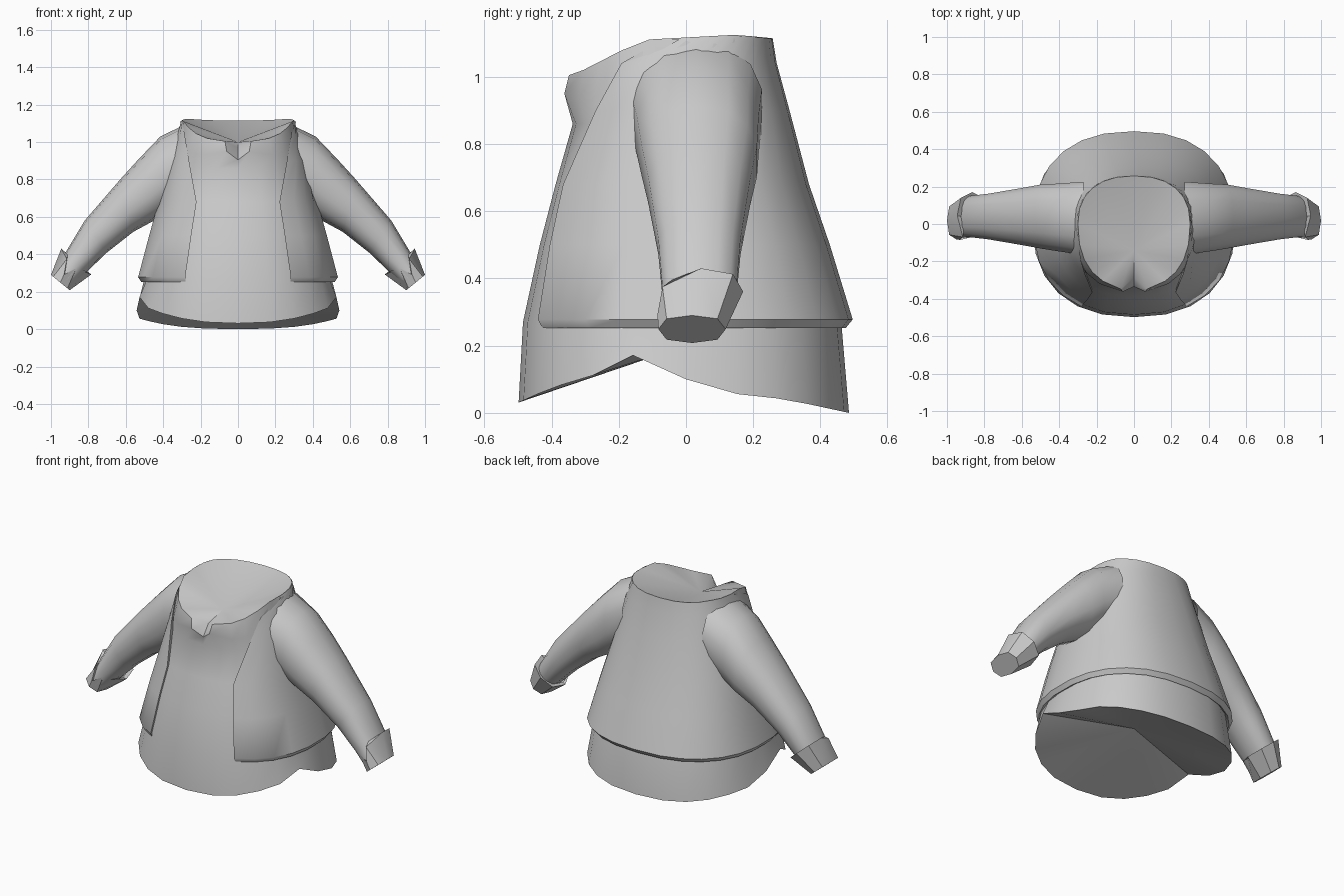
import bpy, bmesh, math

if "Cube" in bpy.data.objects:
    bpy.data.objects.remove(bpy.data.objects["Cube"])

cloth = bpy.data.materials.new("light_grey_cloth")
cloth.diffuse_color = (0.6, 0.6, 0.6, 1)
cloth.use_nodes = True
cloth.node_tree.nodes["Principled BSDF"].inputs["Base Color"].default_value = cloth.diffuse_color
N = 2.35  # squareness of the body cross-section


def lerp_table(table, t):
    """Piecewise linear lookup in a list of (t, value)."""
    if t <= table[0][0]:
        return table[0][1]
    for (a, va), (b, vb) in zip(table, table[1:]):
        if t <= b:
            return va + (vb - va) * (t - a) / (b - a)
    return table[-1][1]


def section(th, rx, yf, yb):
    """Point on a squarish oval; th = 0 faces the front."""
    s, c = math.sin(th), math.cos(th)
    x = rx * math.copysign(abs(s) ** (2 / N), s)
    r = yf if c > 0 else yb
    y = r * abs(c) ** (2 / N)
    return x, y


def loft(bm, rings, closed=True):
    rows = [[bm.verts.new(p) for p in ring] for ring in rings]
    n = len(rows[0])
    for a, b in zip(rows, rows[1:]):
        for i in range(n if closed else n - 1):
            j = (i + 1) % n
            bm.faces.new((a[i], a[j], b[j], b[i]))
    return rows


def fan(bm, row, apex, flip=False):
    v = bm.verts.new(apex)
    for i in range(len(row)):
        a, b = row[i], row[(i + 1) % len(row)]
        bm.faces.new((b, a, v) if flip else (a, b, v))


def finish(bm, name, angle=40, recalc=False):
    if recalc:
        bmesh.ops.recalc_face_normals(bm, faces=bm.faces)
    me = bpy.data.meshes.new(name)
    bm.to_mesh(me)
    bm.free()
    ob = bpy.data.objects.new(name, me)
    bpy.context.collection.objects.link(ob)
    me.materials.append(cloth)
    bpy.ops.object.select_all(action='DESELECT')
    ob.select_set(True)
    bpy.context.view_layer.objects.active = ob
    bpy.ops.object.shade_smooth_by_angle(angle=math.radians(angle))
    return ob


HEM = [(-.5, .03), (-.4, .075), (-.28, .11), (-.15, .175), (.07, .065), (.3, .04), (.485, 0)]
RIM = [(-.345, 1.0), (-.13, 1.11), (.15, 1.125), (.255, 1.115)]

# Shirt: wavy hem, slanted neckline, dished neck and underside
SEG = 24
shirt_rings = [(0, .542, -.498, .485), (.27, .50, -.485, .462), (.5, .455, -.435, .395),
               (.68, .41, -.388, .34), (.88, .355, -.337, .295), (.97, .33, -.362, .275),
               (1.12, .30, -.345, .257)]
rings = []
for k, (z, rx, yf, yb) in enumerate(shirt_rings):
    ring = []
    for i in range(SEG):
        x, y = section(2 * math.pi * i / SEG, rx, yf, yb)
        zz = z
        if k == 0:
            zz = lerp_table(HEM, y)
        elif k == 6:
            zz = lerp_table(RIM, y)
        elif k == 5:
            zz = z + .35 * (lerp_table(RIM, y) - 1.12)
        elif k == 4 and y < 0:
            zz = z - .02
        ring.append((x, y, zz))
    rings.append(ring)
# small notch in the middle of the collar
rings[6][0] = (0, -.285, .97)
rings[5][0] = (0, -.335, .905)
for i, s in ((1, 1), (SEG - 1, -1)):
    rings[6][i] = (s * .07, -.348, 1.005)
    rings[5][i] = (s * .06, -.362, .95)
bm = bmesh.new()
rows = loft(bm, rings)
fan(bm, rows[-1], (0, -.14, 1.0))
fan(bm, rows[0], (0, 0, .2), flip=True)
finish(bm, "shirt")

# Jacket: shell open at the front, melting into the shirt at the neck
COLS = 23
# z, half width, front y, back y, front edge x
jacket_rings = [(.262, .502, -.468, .465, .28), (.252, .52, -.478, .475, .28),
                (.278, .537, -.49, .496, .282), (.5, .478, -.45, .428, .25),
                (.68, .428, -.405, .366, .222), (.9, .37, -.345, .308, .262),
                (1.04, .33, -.325, .27, .285), (1.12, .302, -.30, .258, .298)]
outer, inner = [], []
for k, (z, rx, yf, yb, ex) in enumerate(jacket_rings):
    t0 = math.asin(min(1, (ex / rx)) ** (N / 2))
    ring = []
    for i in range(COLS):
        th = t0 + (2 * math.pi - 2 * t0) * i / (COLS - 1)
        x, y = section(th, rx, yf, yb)
        zz = lerp_table(RIM, y) - .002 if k == 7 else z
        ring.append((x, y, zz))
    # front border folded back to the shirt
    fold = lambda p: (p[0] * 1.04, p[1] + .05, p[2])
    rings_row = [fold(ring[0])] + ring + [fold(ring[-1])]
    outer.append(rings_row)
bm = bmesh.new()
loft(bm, outer, closed=False)
finish(bm, "jacket", 45)


def tube_ring(top, bottom, y0, ry, n, sq=1.0):
    """Oval ring whose upper and lower points lie in the xz plane."""
    out = []
    for i in range(n):
        a = 2 * math.pi * i / n
        c = math.copysign(abs(math.cos(a)) ** sq, math.cos(a))
        s = math.copysign(abs(math.sin(a)) ** sq, math.sin(a))
        f = (1 + c) / 2
        out.append((bottom[0] + (top[0] - bottom[0]) * f, y0 + ry * s,
                    bottom[1] + (top[1] - bottom[1]) * f))
    return out


def mirror_x(pts, side):
    return [(p[0] * side, p[1], p[2]) for p in pts]


# upper point, lower point, centre y, half depth
sleeve = [((.27, 1.10), (.27, .72), .03, .20), ((.415, 1.03), (.385, .62), .035, .185),
          ((.53, .91), (.44, .585), .04, .175), ((.63, .80), (.56, .52), .04, .155),
          ((.82, .58), (.70, .41), .04, .125), ((.925, .405), (.81, .305), .04, .112),
          ((.975, .31), (.885, .235), .02, .095)]
for side, word in ((1, "right"), (-1, "left")):
    # Sleeve
    bm = bmesh.new()
    rows = loft(bm, [mirror_x(tube_ring(*s, 14, .85), side) for s in sleeve])
    bm.faces.new(rows[-1])
    finish(bm, word + "_sleeve", 45, True)

    # Turned-up cuff: eight-sided band with a notch at the front, closed at the wrist
    upper = tube_ring((.945, .43), (.785, .292), .045, .125, 8, .8)
    lower = tube_ring((1.0, .29), (.90, .208), .018, .1, 8, .8)
    upper[6] = (.93, -.085, .292)
    upper[7] = (.915, -.07, .375)
    upper[5] = (.865, -.07, .325)
    inside = tube_ring((.925, .41), (.805, .30), .04, .105, 8, .8)
    inside[6] = (.925, -.07, .295)
    bm = bmesh.new()
    rows = loft(bm, [mirror_x(r, side) for r in (inside, upper, lower)])
    bm.faces.new(rows[-1])
    finish(bm, word + "_cuff", 35, True)
